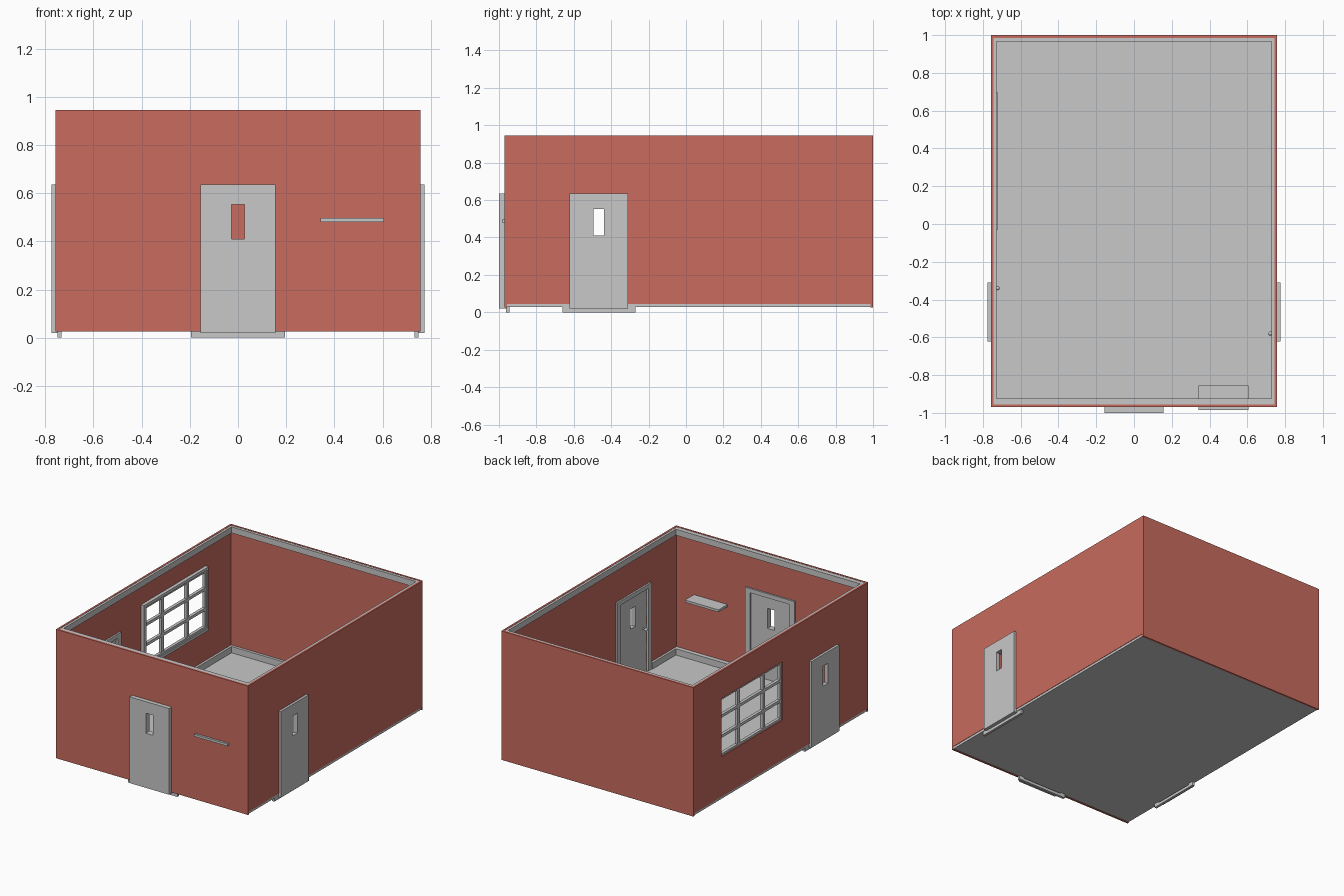
import bpy, bmesh
from mathutils import Vector

if "Cube" in bpy.data.objects:
    bpy.data.objects.remove(bpy.data.objects["Cube"])


def material(name, rgb):
    m = bpy.data.materials.new(name)
    m.diffuse_color = (*rgb, 1)
    m.use_nodes = True
    m.node_tree.nodes["Principled BSDF"].inputs["Base Color"].default_value = m.diffuse_color
    return m


RED = material("brick red", (0.58, 0.147, 0.113))
GREY = material("light grey", (0.58, 0.58, 0.58))


def plate(name, axis, depth, rect, mat, holes=()):
    """Flat slab across an axis. rect and holes are (u0, u1, v0, v1)."""
    us = sorted({rect[0], rect[1], *[h[i] for h in holes for i in (0, 1)]})
    vs = sorted({rect[2], rect[3], *[h[i] for h in holes for i in (2, 3)]})
    d0, d1 = depth

    def point(u, v):
        return {"x": (d0, u, v), "y": (u, d0, v), "z": (u, v, d0)}[axis]

    bm = bmesh.new()
    grid = {}

    def vert(u, v):
        if (u, v) not in grid:
            grid[u, v] = bm.verts.new(point(u, v))
        return grid[u, v]

    for a, b in zip(us, us[1:]):
        for c, d in zip(vs, vs[1:]):
            mu, mv = (a + b) / 2, (c + d) / 2
            if any(h[0] < mu < h[1] and h[2] < mv < h[3] for h in holes):
                continue
            bm.faces.new([vert(a, c), vert(b, c), vert(b, d), vert(a, d)])
    out = bmesh.ops.extrude_face_region(bm, geom=bm.faces[:], use_keep_orig=True)
    move = Vector([(d1 - d0) if k == axis else 0 for k in "xyz"])
    bmesh.ops.translate(bm, vec=move,
                        verts=[g for g in out["geom"] if isinstance(g, bmesh.types.BMVert)])
    bmesh.ops.recalc_face_normals(bm, faces=bm.faces)
    me = bpy.data.meshes.new(name)
    bm.to_mesh(me)
    bm.free()
    me.materials.append(mat)
    ob = bpy.data.objects.new(name, me)
    bpy.context.collection.objects.link(ob)
    return ob


# Main sizes
X, Y0, Y1, TOP, T = 0.758, -0.97, 1.0, 0.945, 0.014
IX, IY0, IY1 = 0.728, -0.925, 0.967          # inner line of the trims
FLOOR = 0.045
DOOR_Y = -0.466                              # centre of the side doors
DW, DZ0, DZ1 = 0.156, 0.02, 0.635            # door half width, bottom, top
CW, CZ = 0.195, 0.665                        # casing half width, top


def door_hole(c):
    return (c - DW, c + DW, DZ0, DZ1)


def glass_hole(c):
    return (c - 0.028, c + 0.028, 0.41, 0.553)


# Walls with openings
window = (-0.005, 0.685, 0.33, 0.745)
side_door = (DOOR_Y - DW, DOOR_Y + DW, FLOOR, DZ1)
plate("front_wall", "y", (Y0, Y0 + T), (-X, X, 0.025, TOP), RED,
      [(-DW, DW, 0.025, DZ1)])
plate("back_wall", "y", (Y1 - T, Y1), (-X, X, 0.025, TOP), RED)
plate("right_wall", "x", (X - T, X), (Y0 + T, Y1 - T, FLOOR, TOP), RED, [side_door])
plate("left_wall", "x", (-X, -X + T), (Y0 + T, Y1 - T, FLOOR, TOP), RED,
      [side_door, window])

# Floor slab and thin floor panel
plate("floor", "z", (0.028, FLOOR), (-X + 0.003, X - 0.003, Y0 + T, Y1 - T), GREY)
plate("floor_panel", "z", (FLOOR, FLOOR + 0.003), (-0.49, 0.49, -0.645, 0.688), GREY)

# Crown trim along the wall tops
plate("crown_trim", "z", (0.9, TOP - 0.002), (-X + T, X - T, Y0 + T, Y1 - T), GREY,
      [(-IX, IX, IY0, IY1)])

# Baseboards, broken at the doors
BZ = (FLOOR, 0.09)
plate("back_baseboard", "y", (IY1, Y1 - T), (-X + T, X - T, *BZ), GREY)
for s, side in ((1, "right"), (-1, "left")):
    x = sorted((s * IX, s * (X - T)))
    plate(side + "_baseboard_long", "x", x, (DOOR_Y + CW, IY1, *BZ), GREY)
    plate(side + "_baseboard_short", "x", x, (IY0, DOOR_Y - CW, *BZ), GREY)
    plate("front_baseboard_" + side, "y", (Y0 + T, IY0),
          tuple(sorted((s * CW, s * (X - T)))) + BZ, GREY)


# Doors: outer slab with a window hole, inner casing reaching the ground
def door(name, axis, c, slab, casing):
    plate(name + "_door", axis, sorted(slab), (c - DW, c + DW, DZ0, DZ1), GREY,
          [glass_hole(c)])
    plate(name + "_door_casing", axis, sorted(casing), (c - CW, c + CW, 0, CZ), GREY,
          [door_hole(c)])


door("front", "y", 0, (-1.0, Y0 + 0.012), (Y0 + 0.008, Y0 + 0.026))
for s, side, knob_y in ((1, "right", -0.58), (-1, "left", -0.34)):
    door(side, "x", DOOR_Y, (s * 0.775, s * 0.746), (s * 0.75, s * 0.732))
    # Knob: short stem with a ball
    bpy.ops.mesh.primitive_cylinder_add(vertices=12, radius=0.005, depth=0.03,
                                        location=(s * 0.737, knob_y, 0.36),
                                        rotation=(0, 1.5708, 0))
    stem = bpy.context.object
    stem.name = side + "_knob_stem"
    bpy.ops.mesh.primitive_uv_sphere_add(segments=16, ring_count=8, radius=0.011,
                                         location=(s * 0.722, knob_y, 0.36))
    ball = bpy.context.object
    ball.name = side + "_knob"
    for ob in (stem, ball):
        ob.data.materials.append(GREY)
    bpy.ops.object.shade_smooth_by_angle()

# Left window: grid of nine panes and an inner casing
us = [(0.01, 0.178), (0.205, 0.463), (0.49, 0.67)]
vs = [(0.345, 0.458), (0.478, 0.602), (0.622, 0.73)]
plate("window_grid", "x", (-0.75, -0.728), window, GREY,
      [(*u, *v) for u in us for v in vs])
plate("window_casing", "x", (-X + T, -0.72), (-0.03, 0.697, 0.31, 0.765), GREY, [window])

# Shelf through the front wall
plate("shelf", "z", (0.48, 0.497), (0.342, 0.607, -0.985, -0.855), GREY)
